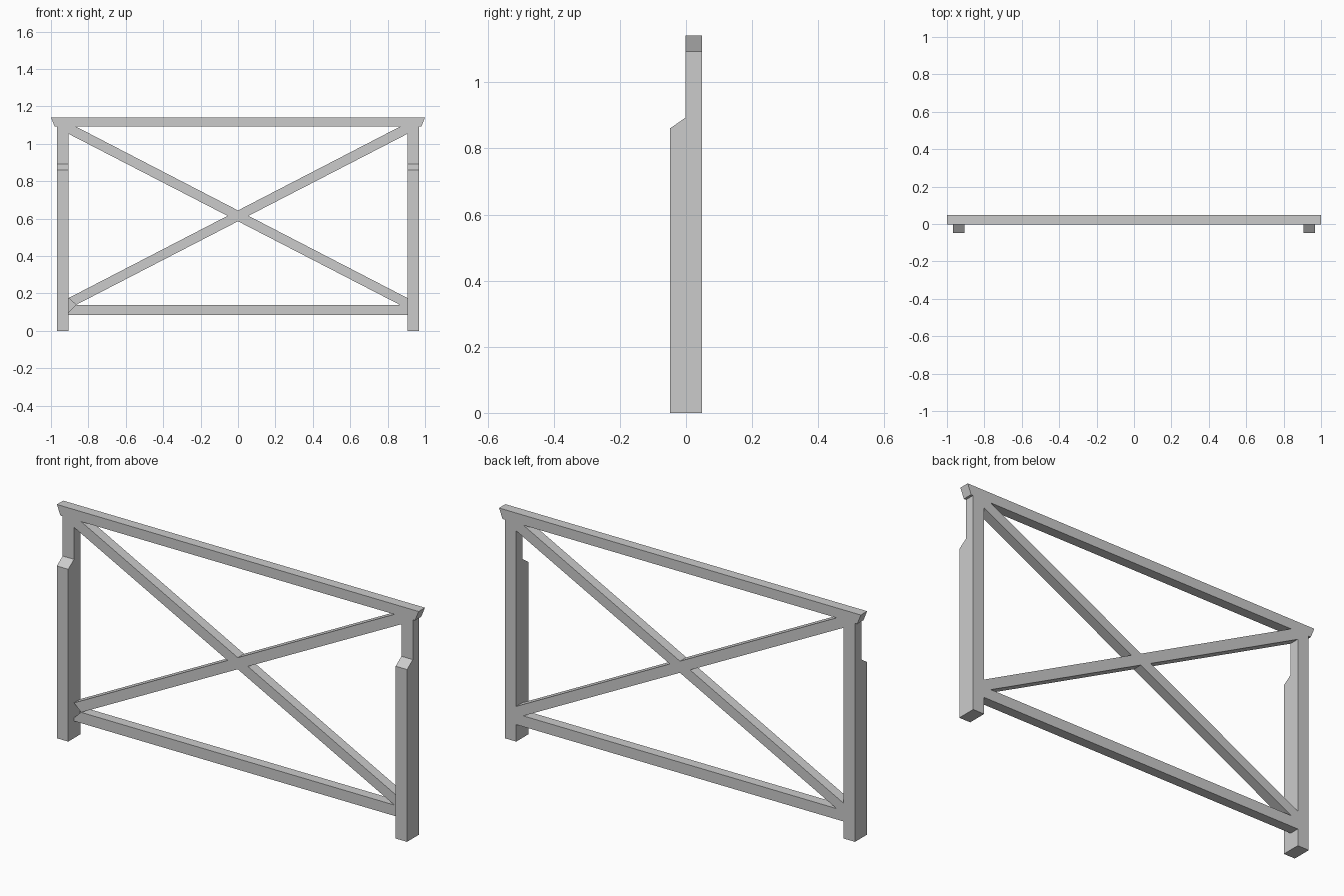
import bpy, bmesh

if "Cube" in bpy.data.objects:
    bpy.data.objects.remove(bpy.data.objects["Cube"])

FRONT, STEP, BACK = -0.048, -0.002, 0.048


def prism(name, outline, lo, hi, axis):
    """Extrude a closed 2D outline (other axis, z) between lo and hi along 'x' or 'y'."""
    def point(p, d):
        return (d, p[0], p[1]) if axis == 'x' else (p[0], d, p[1])
    bm = bmesh.new()
    face = bm.faces.new([bm.verts.new(point(p, lo)) for p in outline])
    new = bmesh.ops.extrude_face_region(bm, geom=[face])['geom']
    offset = (hi - lo, 0, 0) if axis == 'x' else (0, hi - lo, 0)
    bmesh.ops.translate(bm, vec=offset,
                        verts=[g for g in new if isinstance(g, bmesh.types.BMVert)])
    bmesh.ops.recalc_face_normals(bm, faces=bm.faces[:])
    mesh = bpy.data.meshes.new(name)
    bm.to_mesh(mesh)
    bm.free()
    obj = bpy.data.objects.new(name, mesh)
    bpy.context.collection.objects.link(obj)
    return obj


# Posts: deep lower part, sloped shoulder, thin upper part
post_side = [(FRONT, 0), (BACK, 0), (BACK, 1.092), (STEP, 1.092),
             (STEP, 0.893), (FRONT, 0.861)]
for name, x in (("left_post", -0.968), ("right_post", 0.905)):
    prism(name, post_side, x, x + 0.063, 'x')

# Top rail with undercut ends
prism("top_rail", [(-1, 1.142), (-0.98, 1.092), (0.98, 1.092), (1, 1.142)],
      STEP, BACK, 'y')

# Bottom rail, notched at the left joint
prism("bottom_rail", [(-0.905, 0.085), (0.905, 0.085), (0.905, 0.139),
                      (-0.866, 0.139), (-0.905, 0.102)], STEP, BACK, 'y')

# Crossed braces as one flat X, ends running into the corners
prism("cross_brace", [
    (0, 0.644), (0.866, 1.092), (0.905, 1.092), (0.905, 1.053),
    (0.056, 0.615), (0.905, 0.176), (0.905, 0.139), (0.866, 0.139),
    (0, 0.586), (-0.866, 0.139), (-0.905, 0.176), (-0.056, 0.615),
    (-0.905, 1.053), (-0.905, 1.092), (-0.866, 1.092)], STEP, BACK, 'y')

# Thin plate closing the back of the notch in the left joint
prism("joint_back_plate", [(-0.905, 0.102), (-0.866, 0.139), (-0.905, 0.176)],
      BACK - 0.003, BACK, 'y')
